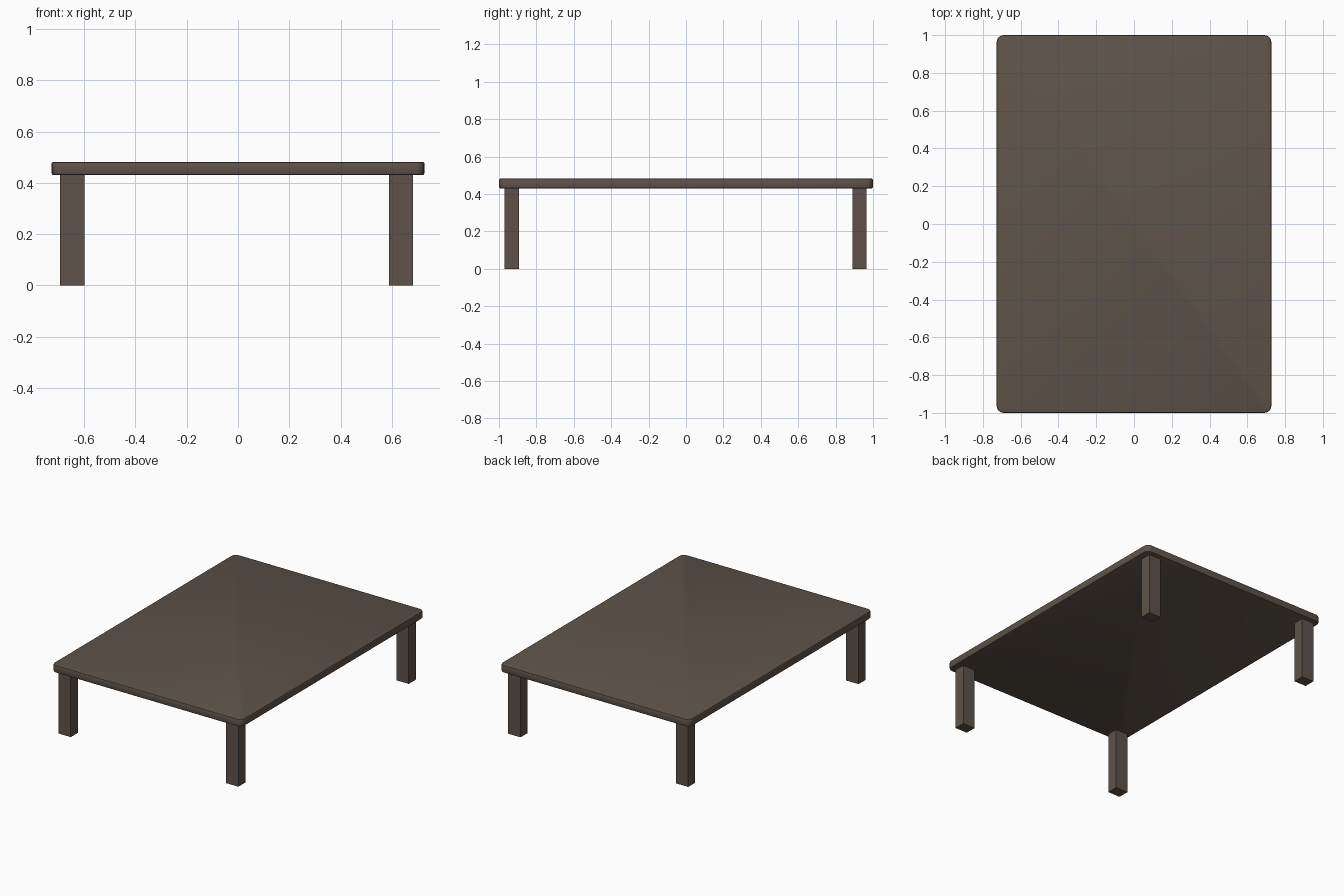
import bpy, bmesh

if "Cube" in bpy.data.objects:
    bpy.data.objects.remove(bpy.data.objects["Cube"])

wood = bpy.data.materials.new("dark brown wood")
wood.diffuse_color = (0.112, 0.086, 0.067, 1)
wood.use_nodes = True
wood.node_tree.nodes["Principled BSDF"].inputs["Base Color"].default_value = wood.diffuse_color


def box(name, lo, hi):
    """Axis-aligned box between two corners."""
    bm = bmesh.new()
    bmesh.ops.create_cube(bm, size=1)
    for v in bm.verts:
        v.co = [(a + b) / 2 + c * (b - a) for a, b, c in zip(lo, hi, v.co)]
    mesh = bpy.data.meshes.new(name)
    bm.to_mesh(mesh)
    bm.free()
    mesh.materials.append(wood)
    obj = bpy.data.objects.new(name, mesh)
    bpy.context.collection.objects.link(obj)
    return obj


# Table top: rounded corners in plan, then softly eased rims
top = box("table_top", (-0.727, -1, 0.43), (0.727, 1, 0.482))
bm = bmesh.new()
bm.from_mesh(top.data)
upright = [e for e in bm.edges if abs(e.verts[0].co.z - e.verts[1].co.z) > 0.01]
bmesh.ops.bevel(bm, geom=upright, offset=0.037, segments=4, profile=0.5, affect='EDGES')
rims = [e for e in bm.edges
        if abs(e.verts[0].co.z - e.verts[1].co.z) < 1e-4
        and any(abs(f.normal.z) < 0.5 for f in e.link_faces)]
bmesh.ops.bevel(bm, geom=rims, offset=0.008, segments=2, profile=0.5, affect='EDGES')
bm.to_mesh(top.data)
bm.free()
bpy.context.view_layer.objects.active = top
top.select_set(True)
bpy.ops.object.shade_smooth_by_angle()

# Four rectangular legs, set in slightly from the corners
for side, x0, x1 in (("left", -0.693, -0.599), ("right", 0.588, 0.682)):
    for end, y0, y1 in (("front", -0.97, -0.893), ("back", 0.889, 0.966)):
        box(f"{end}_{side}_leg", (x0, y0, 0), (x1, y1, 0.432))
